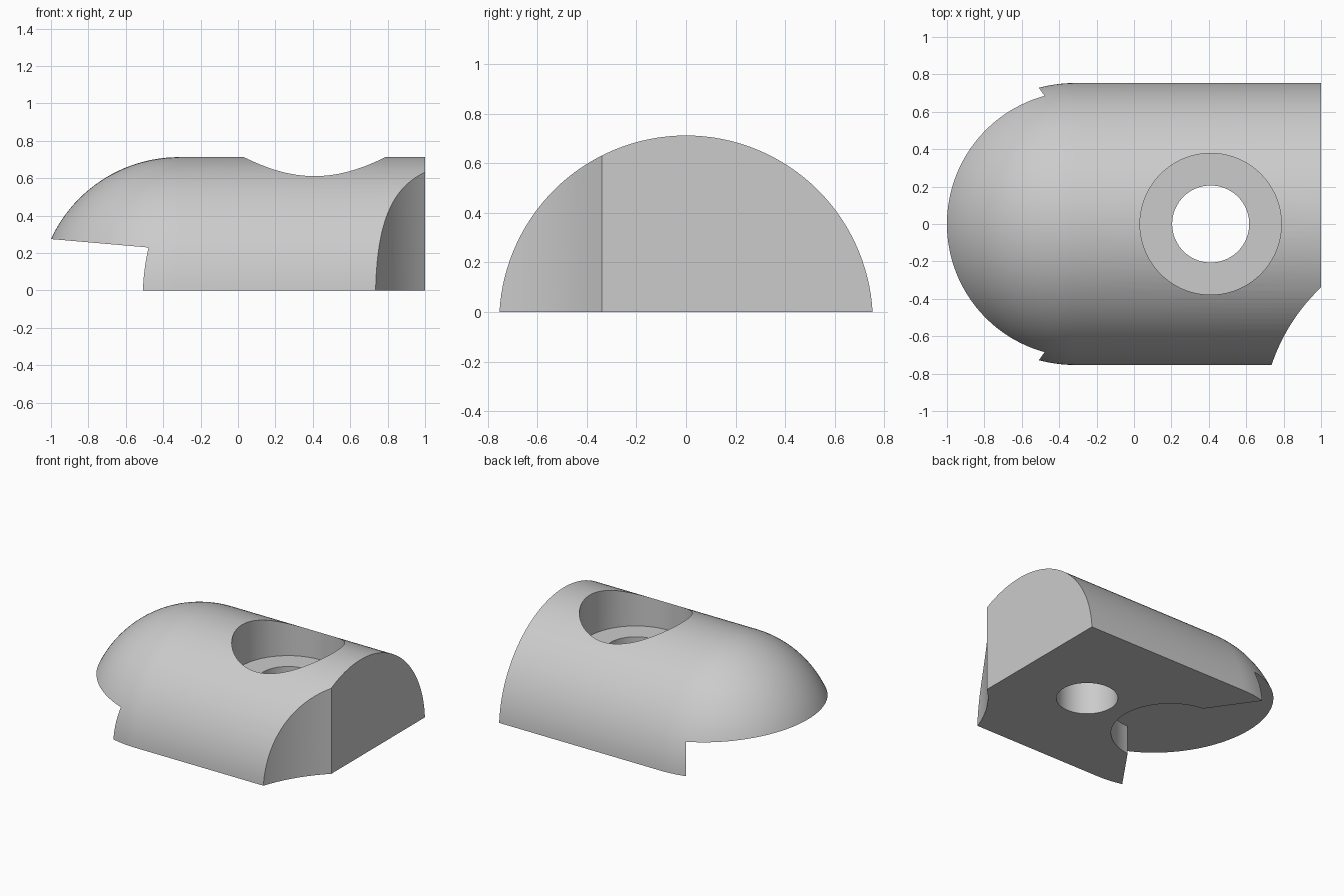
import bpy, bmesh, math
from mathutils import Vector

if "Cube" in bpy.data.objects:
    bpy.data.objects.remove(bpy.data.objects["Cube"], do_unlink=True)

R = 0.755          # body radius
AXIS_Z = -0.042    # height of the body axis
NOSE_X = -0.315    # centre of the rounded nose

grey = bpy.data.materials.new("light_grey")
grey.use_nodes = True
colour = (0.6, 0.6, 0.6, 1)
grey.diffuse_color = colour
grey.node_tree.nodes["Principled BSDF"].inputs["Base Color"].default_value = colour


def make_object(name, bm):
    bmesh.ops.remove_doubles(bm, verts=bm.verts, dist=1e-5)
    bmesh.ops.recalc_face_normals(bm, faces=bm.faces)
    mesh = bpy.data.meshes.new(name)
    bm.to_mesh(mesh)
    bm.free()
    mesh.materials.append(grey)
    obj = bpy.data.objects.new(name, mesh)
    bpy.context.collection.objects.link(obj)
    return obj


def arc(cx, cy, r, start, end, steps):
    angles = [math.radians(start + (end - start) * i / steps) for i in range(steps + 1)]
    return [(cx + r * math.cos(a), cy + r * math.sin(a)) for a in angles]


def prism(name, outline, bottom, top, slope=0.0):
    """Upright prism whose top may tilt along x."""
    bm = bmesh.new()
    low = [bm.verts.new((x, y, bottom)) for x, y in outline]
    high = [bm.verts.new((x, y, top + slope * x)) for x, y in outline]
    bm.faces.new(low)
    bm.faces.new(high)
    for i in range(len(low)):
        j = (i + 1) % len(low)
        bm.faces.new((low[i], low[j], high[j], high[i]))
    return make_object(name, bm)


# Body: round-nosed bar turned about the x axis
bm = bmesh.new()
profile = arc(NOSE_X, 0, R, 180, 90, 32) + [(1, R), (1, 0)]
verts = [bm.verts.new((x, 0, max(r, 0) + AXIS_Z)) for x, r in profile]
edges = [bm.edges.new(pair) for pair in zip(verts, verts[1:])]
bmesh.ops.spin(bm, geom=verts + edges, cent=(0, 0, AXIS_Z), axis=(1, 0, 0),
               angle=math.tau, steps=128, use_merge=True)
body = make_object("rounded_block", bm)

# Cutters: flat base, bolt hole, counterbore, scooped corner
box = [(-2, -2), (2, -2), (2, 2), (-2, 2)]
cutters = [
    prism("base_cutter", box, -2, 0),
    prism("hole_cutter", arc(0.41, 0, 0.206, 0, 355, 71), -1, 1),
    prism("counterbore_cutter", arc(0.41, 0, 0.378, 0, 355, 71), 0.41, 1),
    prism("corner_cutter", arc(1.698, -1.076, 1.015, 0, 358, 179), -1, 1),
]

# Nose undercut: round pocket that flares out under a tilted roof
pocket = arc(NOSE_X, 0, 0.395, 84, -84, 48) + [(-1.3, -1.86), (-1.3, 1.86)]
cutters.append(prism("undercut_cutter", pocket, -1, 0.1885, -0.0865))

bpy.ops.object.select_all(action="DESELECT")
bpy.context.view_layer.objects.active = body
body.select_set(True)
for cutter in cutters:
    mod = body.modifiers.new(cutter.name, "BOOLEAN")
    mod.operation = "DIFFERENCE"
    mod.solver = "EXACT"
    mod.object = cutter
    bpy.ops.object.modifier_apply(modifier=mod.name)
    bpy.data.objects.remove(cutter, do_unlink=True)

bpy.ops.object.shade_smooth_by_angle(angle=math.radians(25))
